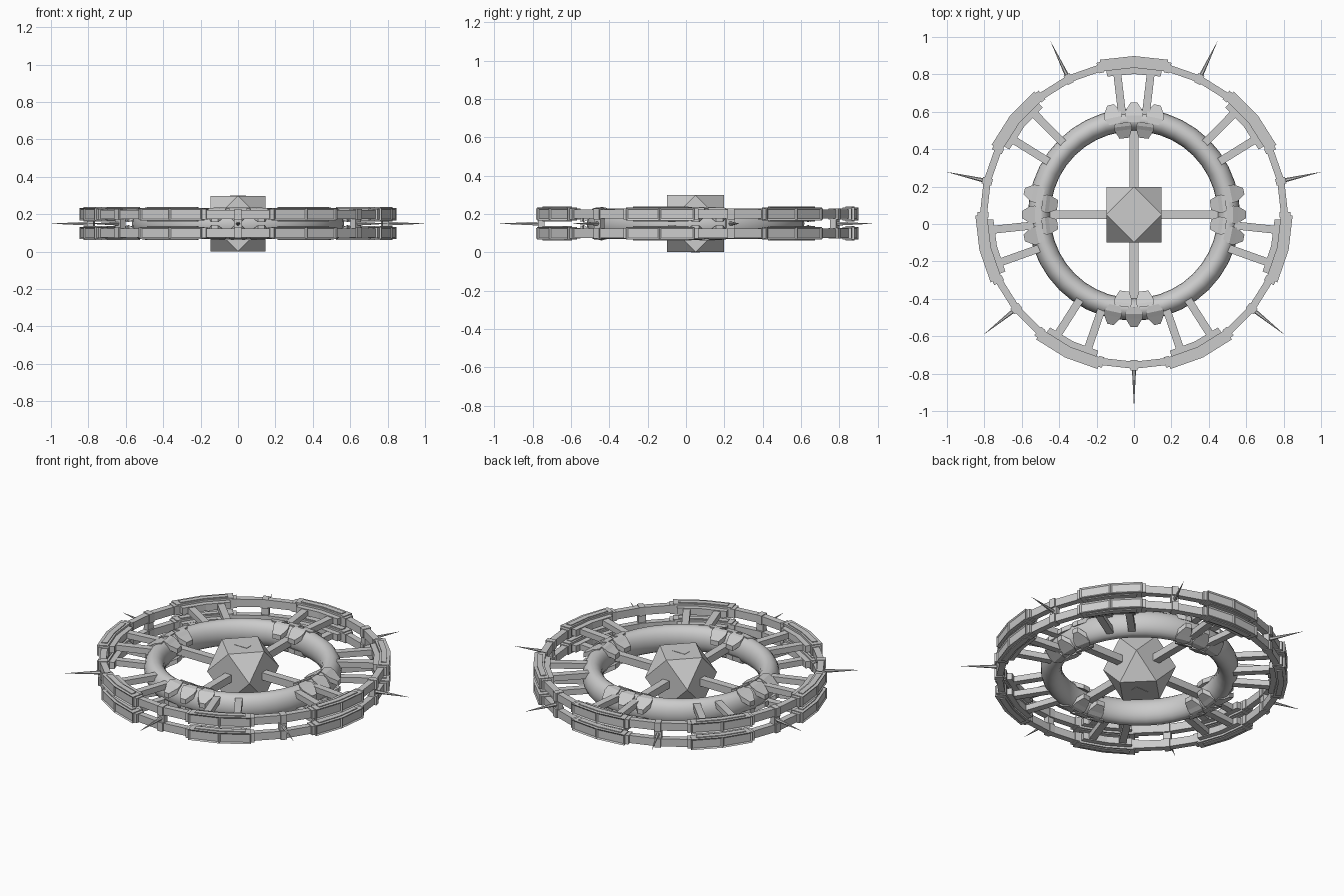
import bpy, bmesh, math
from mathutils import Matrix, Vector

if "Cube" in bpy.data.objects:
    bpy.data.objects.remove(bpy.data.objects["Cube"])

CY, CZ = 0.05, 0.15          # hub centre
STEP = 2 * math.pi / 7       # outer ring repeats seven times
ROOT = Matrix.Translation((0, CY, CZ))


def finish(bm, name, smooth=False):
    bmesh.ops.recalc_face_normals(bm, faces=bm.faces)
    me = bpy.data.meshes.new(name)
    bm.to_mesh(me)
    bm.free()
    ob = bpy.data.objects.new(name, me)
    ob.matrix_world = ROOT
    bpy.context.collection.objects.link(ob)
    if smooth:
        for p in me.polygons:
            p.use_smooth = True
    return ob


def rot(a):
    return Matrix.Rotation(a, 4, 'Z')


def box(bm, a, r0, r1, w, z0, z1):
    """Radial box at ring angle a."""
    m = rot(a) @ Matrix.Translation(((r0 + r1) / 2, 0, (z0 + z1) / 2)) \
        @ Matrix.Diagonal((r1 - r0, w, z1 - z0, 1))
    bmesh.ops.create_cube(bm, size=1, matrix=m)


def arc_bar(bm, angles, r0, r1, z0, z1, inset=False):
    """Faceted bar that follows the ring through the given angles."""
    rows = []
    for a in angles:
        c, s = math.cos(a), math.sin(a)
        rows.append([bm.verts.new((r * c, r * s, z))
                     for r, z in ((r0, z0), (r1, z0), (r1, z1), (r0, z1))])
    outer = []
    for p, q in zip(rows, rows[1:]):
        for i in range(4):
            j = (i + 1) % 4
            f = bm.faces.new((p[i], q[i], q[j], p[j]))
            if i == 1:
                outer.append(f)
    bm.faces.new(rows[0])
    bm.faces.new(rows[-1][::-1])
    if inset:
        bmesh.ops.recalc_face_normals(bm, faces=bm.faces)
        bmesh.ops.inset_individual(bm, faces=outer, thickness=0.012, depth=-0.006)


# hub: cuboctahedron made from edge midpoints of a cube
bm = bmesh.new()
for i in range(3):
    for u in (-0.148, 0.148):
        for v in (-0.148, 0.148):
            p = [u, v]
            p.insert(i, 0)
            bm.verts.new(p)
bmesh.ops.convex_hull(bm, input=bm.verts)
bmesh.ops.dissolve_limit(bm, angle_limit=0.02, verts=bm.verts, edges=bm.edges)
finish(bm, "hub")

# small plates on the top and bottom of the hub
bm = bmesh.new()
for s in (-1, 1):
    bmesh.ops.create_cube(bm, size=1, matrix=Matrix.Translation((0, 0, s * 0.14))
                          @ Matrix.Diagonal((0.085, 0.046, 0.02, 1)))
finish(bm, "hub_hatches")

# four spokes between hub and inner ring
bm = bmesh.new()
for k in range(4):
    box(bm, k * math.pi / 2, 0.10, 0.47, 0.046, -0.023, 0.023)
finish(bm, "hub_spokes")

# inner ring: smooth torus with an oval section
bm = bmesh.new()
N, M, RC, RW, RH = 40, 20, 0.507, 0.06, 0.08
grid = []
for i in range(N):
    a = 2 * math.pi * i / N
    grid.append([])
    for j in range(M):
        t = 2 * math.pi * j / M
        r = RC + RW * math.cos(t)
        grid[-1].append(bm.verts.new((r * math.cos(a), r * math.sin(a), RH * math.sin(t))))
for i in range(N):
    for j in range(M):
        n, m = (i + 1) % N, (j + 1) % M
        bm.faces.new((grid[i][j], grid[n][j], grid[n][m], grid[i][m]))
finish(bm, "inner_ring", smooth=True)


def fin(bm, a, prof, z):
    """Tapered armour plate; prof rows are radius, half width, height."""
    top, low = [], []
    for side in (1, -1):
        for r, w, h in (prof if side == 1 else prof[::-1]):
            p = rot(a) @ Vector((r, side * w, 0))
            top.append(bm.verts.new((p.x, p.y, z * h)))
            low.append(bm.verts.new((p.x, p.y, z * (h - 0.03))))
    k = len(top) // 2
    for i in range(k - 1):       # faces along the plate
        for s in (top, low):
            bm.faces.new((s[i], s[i + 1], s[-2 - i], s[-1 - i]))
    for i in range(2 * k):       # rim
        j = (i + 1) % (2 * k)
        bm.faces.new((top[i], top[j], low[j], low[i]))


# clusters of plates gripping the inner ring, above and below
bm = bmesh.new()
OUT = [(0.495, 0.028, 0.085), (0.53, 0.048, 0.082), (0.555, 0.046, 0.066), (0.60, 0.018, 0.038)]
INN = [(0.412, 0.026, 0.045), (0.455, 0.046, 0.068), (0.475, 0.048, 0.082), (0.495, 0.04, 0.087)]
for k in range(4):
    a = k * math.pi / 2
    for z in (-1, 1):
        for d in (-0.21, 0, 0.21):
            fin(bm, a + d, OUT, z)
        for d in (-0.125, 0.125):
            fin(bm, a + d, INN, z)
finish(bm, "inner_ring_plates")

# outer ring, one group of parts per sector
panels, rails, struts, nodes, spikes = (bmesh.new() for _ in range(5))
Q = STEP / 4
for k in range(7):
    a = math.pi / 2 + k * STEP
    b = a + STEP / 2
    for s in (-1, 1):
        lo, hi = sorted((s * 0.017, s * 0.083))
        # thick panel with recessed face, plus its inner backing
        arc_bar(panels, (a - Q * 0.97, a, a + Q * 0.97), 0.785, 0.848, lo, hi, inset=True)
        arc_bar(panels, (a - Q * 0.85, a, a + Q * 0.85), 0.752, 0.787, lo + 0.012, hi - 0.012)
        arc_bar(panels, (a - Q * 0.8, a, a + Q * 0.8), 0.795, 0.828, lo - 0.005, hi + 0.005)
        # slim rail and collars
        zl, zh = sorted((s * 0.026, s * 0.074))
        arc_bar(rails, (a + Q, b, a + 3 * Q), 0.786, 0.824, zl, zh)
        for c in (a - Q, a + Q):
            box(rails, c, 0.778, 0.836, 0.03, zl - 0.004, zh + 0.004)
        box(nodes, b, 0.778, 0.832, 0.036, zl - 0.004, zh + 0.004)
        # pair of struts back to the inner ring
        for d in (-0.118, 0.118):
            zl, zh = sorted((s * 0.03, s * 0.066))
            box(struts, a + d, 0.53, 0.775, 0.042, zl, zh)
    # post and needle
    box(nodes, b, 0.788, 0.822, 0.044, -0.03, 0.03)
    m = rot(b) @ Matrix.Translation((0.918, 0, 0)) @ Matrix.Rotation(math.pi / 2, 4, 'Y')
    bmesh.ops.create_cone(spikes, cap_ends=True, segments=6, radius1=0.012,
                          radius2=0.0005, depth=0.216, matrix=m)
for bm, name in ((panels, "outer_ring_panels"), (rails, "outer_ring_rails"),
                 (struts, "outer_struts"), (nodes, "rail_posts"), (spikes, "needles")):
    finish(bm, name)
